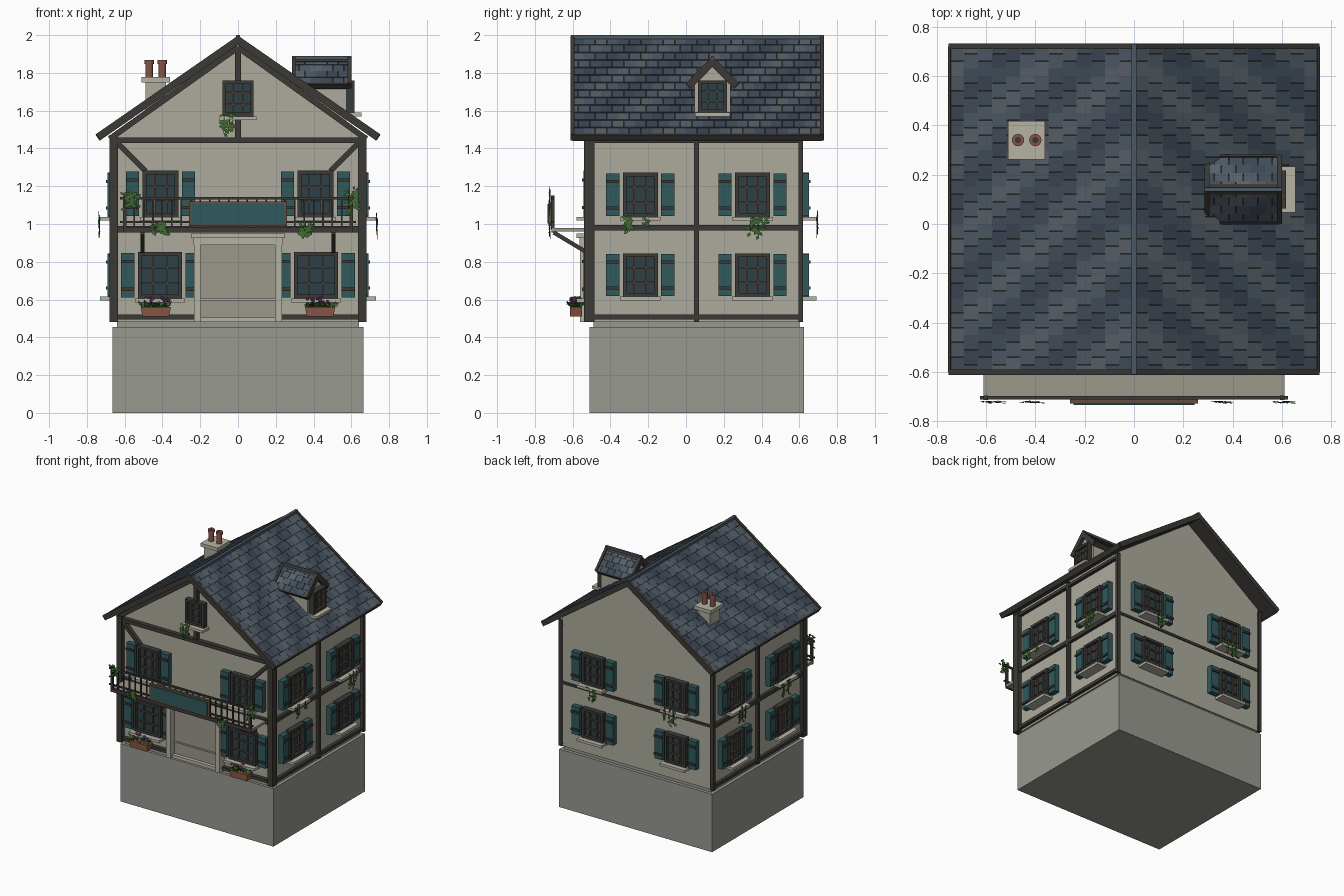
import bpy, bmesh, random
from math import atan2, hypot, pi, cos, sin
from mathutils import Matrix, Vector

if "Cube" in bpy.data.objects:
    bpy.data.objects.remove(bpy.data.objects["Cube"])

random.seed(4)
COL = dict(wall=(.42, .41, .34), stone=(.31, .32, .28), timber=(.045, .042, .036), trim=(.47, .45, .37),
           teal=(.03, .10, .11), glass=(.025, .05, .06), wood=(.12, .075, .05), slate1=(.055, .075, .10),
           slate2=(.075, .10, .13), slate3=(.10, .12, .14), slate4=(.045, .06, .085), door=(.33, .31, .26),
           clay=(.25, .09, .06), leaf=(.05, .14, .03), pink=(.45, .08, .22), violet=(.2, .07, .3))
NAMES = list(COL)
MATS = {}
for k, c in COL.items():
    MATS[k] = bpy.data.materials.new(k)
    MATS[k].diffuse_color = (*c, 1)
I4 = Matrix.Identity(4)


def finish(name, bm, closed=True):
    if closed:
        bmesh.ops.recalc_face_normals(bm, faces=bm.faces[:])
    me = bpy.data.meshes.new(name)
    used = sorted({f.material_index for f in bm.faces})
    for i in used:
        me.materials.append(MATS[NAMES[i]])
    for f in bm.faces:
        f.material_index = used.index(f.material_index)
    bm.to_mesh(me)
    bm.free()
    ob = bpy.data.objects.new(name, me)
    bpy.context.collection.objects.link(ob)
    return ob


def paint(verts, mat):
    for f in {f for v in verts for f in v.link_faces}:
        f.material_index = NAMES.index(mat)


def box(bm, x, y, z, mat, M=I4):
    T = Matrix.Translation(((x[0] + x[1]) / 2, (y[0] + y[1]) / 2, (z[0] + z[1]) / 2))
    S = Matrix.Diagonal((x[1] - x[0], y[1] - y[0], z[1] - z[0], 1))
    paint(bmesh.ops.create_cube(bm, size=1, matrix=M @ T @ S)['verts'], mat)


def beam(bm, p, q, w, n, M, mat='timber'):
    # bar in a wall plane from (u, z) p to q, spanning depth range n
    a, L = atan2(q[1] - p[1], q[0] - p[0]), hypot(q[0] - p[0], q[1] - p[1])
    R = Matrix.Translation((p[0], 0, p[1])) @ Matrix.Rotation(-a, 4, 'Y')
    box(bm, (0, L), n, (-w / 2, w / 2), mat, M @ R)


def prism(bm, pts, d, M, mat):
    # profile in (u, z) extruded through the depth range d
    a, b = ([bm.verts.new(M @ Vector((u, n, z))) for u, z in pts] for n in d)
    bm.faces.new(a)
    bm.faces.new(b[::-1])
    for i in range(len(pts)):
        j = (i + 1) % len(pts)
        bm.faces.new((a[i], b[i], b[j], a[j]))
    paint(a + b, mat)


def frame(u, n, o):
    # wall frame: u along the wall, n outward, z up
    return Matrix.Translation(o) @ Matrix((u, n, (0, 0, 1))).transposed().to_4x4()


FRONT = frame((1, 0, 0), (0, -1, 0), (0, -.50, 0))
BACK = frame((1, 0, 0), (0, 1, 0), (0, .61, 0))
RIGHT = frame((0, 1, 0), (1, 0, 0), (.65, 0, 0))
LEFT = frame((0, 1, 0), (-1, 0, 0), (-.65, 0, 0))


def window(name, M, u, z, w, h, shutters=True, sill=True):
    bm, a, b = bmesh.new(), w / 2, h / 2
    T = M @ Matrix.Translation((u, 0, z))
    box(bm, (-a, a), (-.01, .018), (-b, b), 'glass', T)
    for s in (-1, 1):
        box(bm, sorted((s * a, s * (a - .02))), (0, .042), (-b, b), 'timber', T)
        box(bm, (-a, a), (0, .042), sorted((s * b, s * (b - .02))), 'timber', T)
        box(bm, (s * a / 3 - .004, s * a / 3 + .004), (.01, .03), (-b, b), 'wood', T)
        box(bm, (-a, a), (.01, .03), (s * b / 3 - .004, s * b / 3 + .004), 'wood', T)
        if shutters:
            e = sorted((s * (a + .018), s * (a + .088)))
            box(bm, e, (0, .04), (-b + .005, b - .005), 'teal', T)
            for t in (-.6, .6):
                box(bm, e, (.03, .05), (t * b - .008, t * b + .008), 'timber', T)
    if sill:
        box(bm, (-a - .015, a + .015), (0, .08), (-b - .02, -b), 'trim', T)
    finish(name, bm)


def leaf(bm, p, d, side, size, mat='leaf'):
    q = [p, p + d * size * .5 + side * size * .32, p + d * size, p + d * size * .5 - side * size * .32]
    paint([v for v in bm.faces.new([bm.verts.new(x) for x in q]).verts], mat)


def ivy(name, M, u, z, n=.085, w=.06, drop=.10):
    bm = bmesh.new()
    for k in range(4):
        x0 = u + random.uniform(-w, w)
        d = drop * random.uniform(.5, 1)
        box(bm, (x0 - .002, x0 + .002), (n - .002, n + .002), (z - d, z), 'leaf', M)
        for i in range(7):
            a = random.uniform(0, 2 * pi)
            p = M @ Vector((x0, n + random.uniform(-.004, .004), z - d * i / 6))
            R = M.to_3x3()
            leaf(bm, p, R @ Vector((cos(a), 0, sin(a))), R @ Vector((-sin(a), .2, cos(a))), random.uniform(.022, .034))
    finish(name, bm, False)


# Foundation and house walls
bm = bmesh.new()
box(bm, (-.665, .665), (-.51, .625), (0, .455), 'stone')
finish('foundation', bm)
bm = bmesh.new()
box(bm, (-.64, .64), (-.49, .60), (.455, .485), 'stone')
finish('base_course', bm)
bm = bmesh.new()
prism(bm, [(-.65, .48), (.65, .48), (.65, 1.49), (0, 1.955), (-.65, 1.49)], (0, -1.11), FRONT, 'wall')
finish('walls', bm)

# Timber framing
bm = bmesh.new()
for s in (-1, 1):
    box(bm, sorted((s * .635, s * .68)), (-.54, -.485), (.48, 1.47), 'timber')
    box(bm, sorted((s * .645, s * .675)), (.595, .62), (.48, 1.47), 'timber')
    M = RIGHT if s > 0 else LEFT
    box(bm, (.043, .068), (-.01, .025), (.48, 1.47), 'timber', M)
    for z in ((.495, .52), (.965, .995), (1.43, 1.455)):
        box(bm, (-.5, .61), (-.01, .024), z, 'timber', M)
    beam(bm, (s * .64, 1.43), (s * .49, 1.28), .028, (-.01, .03), FRONT)
    beam(bm, (s * .68, 1.45), (0, 1.935), .03, (-.01, .035), FRONT)
    box(bm, sorted((s * .64, s * .23)), (-.01, .03), (.495, .52), 'timber', FRONT)
box(bm, (-.65, .65), (-.01, .035), (1.428, 1.457), 'timber', FRONT)
box(bm, (-.65, .65), (-.01, .03), (.955, .99), 'timber', FRONT)
box(bm, (-.65, .65), (-.01, .008), (.97, .99), 'timber', BACK)
box(bm, (-.016, .016), (-.01, .03), (1.45, 1.57), 'timber', FRONT)
box(bm, (-.016, .016), (-.01, .03), (1.76, 1.94), 'timber', FRONT)
finish('timber_frame', bm)

# Windows with shutters on every wall, ivy below the upper ones
for s, tag in ((-1, 'a'), (1, 'b')):
    window('front_lower_window_' + tag, FRONT, s * .413, .728, .235, .245)
    window('front_upper_window_' + tag, FRONT, s * .41, 1.16, .19, .245)
    for M, side, u in ((RIGHT, 'right', .055 + s * .297), (LEFT, 'left', .055 + s * .297), (BACK, 'back', s * .36)):
        window(side + '_lower_window_' + tag, M, u, .73, .185, .23)
        window(side + '_upper_window_' + tag, M, u, 1.155, .185, .235)
        ivy(side + '_ivy_' + tag, M, u + random.uniform(-.03, .03), 1.04)
window('gable_window', FRONT, 0, 1.665, .165, .19, False)
ivy('gable_ivy', FRONT, -.04, 1.565, .08, .05, .1)
for i, (u, z) in enumerate(((-.55, 1.17), (-.43, 1.0), (.59, 1.18), (.36, .99))):
    ivy('balcony_ivy_%d' % i, FRONT, u, z, .222, .05, .12 if z > 1.1 else .06)

# Doorway, posts, lintel and step
bm = bmesh.new()
box(bm, (-.2, .2), (-.01, .012), (.5, .9), 'door', FRONT)
box(bm, (-.2, .2), (-.01, .02), (.595, .605), 'trim', FRONT)
box(bm, (-.2, .2), (-.01, .04), (.48, .505), 'trim', FRONT)
for s in (-1, 1):
    box(bm, sorted((s * .195, s * .232)), (-.01, .06), (.48, .9), 'trim', FRONT)
box(bm, (-.235, .235), (-.01, .065), (.89, .925), 'trim', FRONT)
box(bm, (-.25, .25), (-.01, .08), (.925, .95), 'trim', FRONT)
finish('doorway', bm)

# Balcony deck, railing and brackets
bm = bmesh.new()
box(bm, (-.61, .61), (0, .21), (.96, .98), 'door', FRONT)
box(bm, (-.61, .61), (.2, .212), (.955, .985), 'timber', FRONT)
for z in ((1.13, 1.143), (1.005, 1.015)):
    box(bm, (-.625, .625), (.198, .212), z, 'timber', FRONT)
for i in range(25):
    u = -.6 + i * .05
    r = .009 if i in (0, 24) else .004
    box(bm, (u - r, u + r), (.205 - r, .205 + r), (.97, 1.14 + (r > .005) * .012), 'timber', FRONT)
for s in (-1, 1):
    beam(bm, (.0, .835), (.20, .955), .022, (s * .505 - .011, s * .505 + .011),
         FRONT @ Matrix(((0, 1, 0), (1, 0, 0), (0, 0, 1))).to_4x4())
    box(bm, (s * .505 - .011, s * .505 + .011), (-.01, .03), (.83, .96), 'timber', FRONT)
finish('balcony', bm)
bm = bmesh.new()
box(bm, (-.26, .26), (.21, .228), (.99, 1.12), 'wood', FRONT)
box(bm, (-.245, .245), (.22, .233), (1.003, 1.105), 'teal', FRONT)
finish('balcony_panel', bm)


# Tiled roof slope: u along ridge, n away from the slope, local x runs down from ridge
def roof_slope(name, M, L, u0, u1, rows, cols, edge):
    bm = bmesh.new()
    box(bm, (0, L), (u0 + .003, u1 - .003), (-.03, -.012), 'timber', M)
    p, w = L / rows, (u1 - u0) / cols
    for r in range(rows):
        tilt = M @ Matrix.Translation((r * p, 0, -.012)) @ Matrix.Rotation(-.09 * .07 / p * -1, 4, 'Y')
        tilt = M @ Matrix.Translation((r * p, 0, -.006)) @ Matrix.Rotation(-.06, 4, 'Y')
        for c in range(-1, cols):
            a = max(u0, u0 + (c + (r % 2) * .5) * w)
            b = min(u1, u0 + (c + 1 + (r % 2) * .5) * w)
            if b - a > .005:
                k = (c + (r + 1) // 2 + r // 2) % 6
                k = (1, 2, 3, 2, 1, 4)[k]
                box(bm, (0, p * 1.04), (a + .0008, b - .0008), (-.007, .003), 'slate%d' % k, tilt)
    for a, b in ((u0 - edge, u0 + edge), (u1 - edge, u1 + edge)):
        box(bm, (0, L + .004), (a, b), (-.034, .006), 'timber', M)
    box(bm, (L - .004, L + .008), (u0, u1), (-.034, .004), 'timber', M)
    finish(name, bm)


def slope_matrix(down, along, o):
    d, a = Vector(down).normalized(), Vector(along)
    n = d.cross(a)
    n = n if n.z > 0 else -n
    return Matrix.Translation(o) @ Matrix((d, a, n)).transposed().to_4x4()


for s, tag in ((-1, 'left'), (1, 'right')):
    M = slope_matrix((s * .75, 0, -.52), (0, 1, 0), (0, 0, 1.99))
    roof_slope('roof_' + tag, M, .907, -.60, .72, 13, 22, .011)
    M = slope_matrix((0, s * .137, -.14), (1, 0, 0), (0, .14, 1.88))
    roof_slope('dormer_roof_' + tag, M, .19, .295, .59, 4, 5, .01)
bm = bmesh.new()
box(bm, (-.011, .011), (-.61, .73), (1.975, 2.0), 'slate2')
box(bm, (.285, .6), (.132, .148), (1.872, 1.889), 'slate2')
finish('ridge_caps', bm)

# Dormer body and window
bm = bmesh.new()
D = frame((0, 1, 0), (1, 0, 0), (.575, .14, 0))
prism(bm, [(-.095, 1.53), (.095, 1.53), (.095, 1.765), (0, 1.855), (-.095, 1.765)], (0, -.265), D, 'wall')
finish('dormer_body', bm)
window('dormer_window', D, 0, 1.675, .155, .17, False)

# Chimney with two pots
bm = bmesh.new()
box(bm, (-.49, -.38), (.28, .40), (1.6, 1.75), 'wall')
box(bm, (-.51, -.36), (.262, .418), (1.75, 1.777), 'trim')
finish('chimney', bm)
bm = bmesh.new()
for x in (-.47, -.40):
    for r, z0, z1, m in ((.02, 1.77, 1.85, 'clay'), (.025, 1.848, 1.868, 'clay'), (.013, 1.86, 1.869, 'timber')):
        paint(bmesh.ops.create_cone(bm, cap_ends=True, segments=16, radius1=r, radius2=r, depth=z1 - z0,
              matrix=Matrix.Translation((x, .34, (z0 + z1) / 2)))['verts'], m)
finish('chimney_pots', bm)

# Flower boxes
for x, tag in ((-.435, 'left'), (.435, 'right')):
    bm = bmesh.new()
    prism(bm, [(x - .07, .51), (x + .07, .51), (x + .08, .56), (x - .08, .56)], (.05, .115), FRONT, 'clay')
    finish('flower_box_' + tag, bm)
    bm = bmesh.new()
    for i in range(60):
        p = Vector((x + random.uniform(-.075, .075), -.582 + random.uniform(-.025, .025), .558))
        a = random.uniform(0, 2 * pi)
        d = Vector((cos(a), sin(a), random.uniform(.4, 1.6))).normalized()
        leaf(bm, p, d, Vector((-sin(a), cos(a), 0)), random.uniform(.03, .05))
    for i in range(14):
        p = Vector((x + random.uniform(-.07, .07), -.582 + random.uniform(-.03, .03), random.uniform(.585, .61)))
        paint(bmesh.ops.create_icosphere(bm, subdivisions=1, radius=.010,
              matrix=Matrix.Translation(p))['verts'], random.choice(('pink', 'violet')))
    finish('flowers_' + tag, bm, False)

for m in bpy.data.materials:
    if m.users and not m.is_grease_pencil:
        m.use_nodes = True
        m.node_tree.nodes["Principled BSDF"].inputs["Base Color"].default_value = m.diffuse_color
